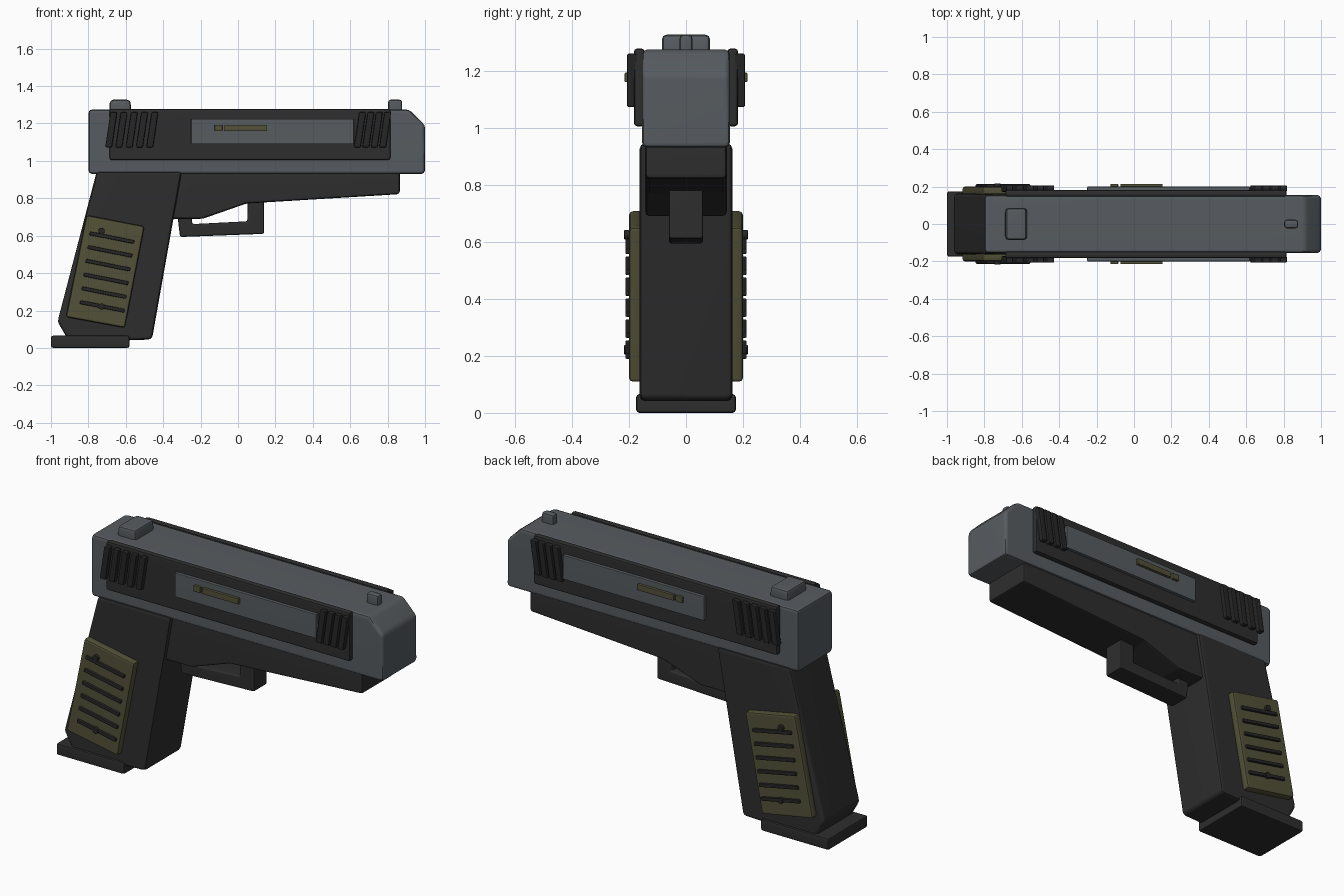
import bpy, bmesh, math
from mathutils import Vector

cube = bpy.data.objects.get("Cube")
if cube:
    bpy.data.objects.remove(cube, do_unlink=True)


def material(name, rgb):
    m = bpy.data.materials.new(name)
    m.use_nodes = True
    m.diffuse_color = (*rgb, 1)
    m.node_tree.nodes["Principled BSDF"].inputs["Base Color"].default_value = (*rgb, 1)
    return m


STEEL = material("blue_grey_steel", (0.095, 0.107, 0.118))
BLACK = material("matte_black", (0.027, 0.027, 0.027))
RUBBER = material("black_rubber", (0.019, 0.019, 0.019))
OLIVE = material("olive_grip", (0.085, 0.083, 0.04))


def prism(name, outline, y0, y1, mat, bevel=0.01, segments=2):
    """Extrude an x-z outline from y0 to y1 and round its edges."""
    bm = bmesh.new()
    face = bm.faces.new([bm.verts.new((x, y0, z)) for x, z in outline])
    new = bmesh.ops.extrude_face_region(bm, geom=[face])["geom"]
    verts = [v for v in new if isinstance(v, bmesh.types.BMVert)]
    bmesh.ops.translate(bm, verts=verts, vec=(0, y1 - y0, 0))
    bmesh.ops.recalc_face_normals(bm, faces=bm.faces)
    if bevel:
        bmesh.ops.bevel(bm, geom=bm.edges[:], offset=bevel, segments=segments,
                        profile=0.5, affect='EDGES', clamp_overlap=True)
    mesh = bpy.data.meshes.new(name)
    bm.to_mesh(mesh)
    bm.free()
    mesh.materials.append(mat)
    ob = bpy.data.objects.new(name, mesh)
    bpy.context.collection.objects.link(ob)
    bpy.ops.object.select_all(action='DESELECT')
    ob.select_set(True)
    bpy.context.view_layer.objects.active = ob
    bpy.ops.object.shade_smooth_by_angle(angle=math.radians(40))
    ob.modifiers.new("crisp_faces", 'WEIGHTED_NORMAL').keep_sharp = True
    return ob


def box(x0, x1, z0, z1, lean=0):
    return [(x0, z0), (x1, z0), (x1 + lean, z1), (x0 + lean, z1)]


def bar(a, b, width):
    """Outline of a straight bar between two points."""
    a, b = Vector(a), Vector(b)
    n = (b - a).orthogonal().normalized() * width / 2
    return [tuple(p) for p in (a - n, b - n, b + n, a + n)]


def disc(x, z, r, n=12):
    return [(x + r * math.cos(i * math.tau / n), z + r * math.sin(i * math.tau / n))
            for i in range(n)]


def centred(name, outline, half, mat, bevel=0.01):
    return prism(name, outline, -half, half, mat, bevel)


def paired(name, outline, y0, y1, mat, bevel=0.006):
    for side, s in (("right", -1), ("left", 1)):
        prism(f"{name}_{side}", outline, s * y0, s * y1, mat, bevel)


# Slide and sights
centred("slide", [(-0.8, 0.93), (1, 0.93), (1, 1.19), (0.915, 1.275), (-0.8, 1.275)],
        0.155, STEEL, 0.02)
centred("rear_sight", [(-0.69, 1.25), (-0.57, 1.25), (-0.575, 1.327), (-0.685, 1.327)],
        0.085, STEEL, 0.018)
centred("front_sight", box(0.803, 0.878, 1.25, 1.327), 0.023, STEEL, 0.014)

# Frame, grip and magazine base
centred("grip", [(-0.755, 0.945), (-0.3, 0.945), (-0.46, 0.045), (-0.9, 0.03),
                 (-0.965, 0.14)], 0.163, BLACK, 0.02)
centred("frame_rail", [(-0.42, 0.945), (-0.42, 0.69), (-0.19, 0.69), (0.045, 0.772),
                       (0.865, 0.822), (0.865, 0.945)], 0.143, BLACK, 0.015)
centred("trigger_guard", [(-0.325, 0.72), (-0.31, 0.593), (0.14, 0.61), (0.14, 0.8),
                          (0.05, 0.8), (0.05, 0.677), (-0.245, 0.662), (-0.245, 0.72)],
        0.06, BLACK, 0.01)
centred("magazine_base", box(-1, -0.58, 0, 0.066), 0.175, BLACK, 0.012)

# Slide side panels, with plate and markings
paired("slide_panel", box(-0.688, 0.815, 1.005, 1.278), 0.145, 0.183, BLACK, 0.012)
paired("slide_plate", box(-0.25, 0.62, 1.09, 1.225), 0.17, 0.2, STEEL, 0.004)
paired("mark_square", box(-0.125, -0.084, 1.16, 1.193), 0.19, 0.215, OLIVE, 0.003)
paired("mark_bar", box(-0.073, 0.152, 1.16, 1.193), 0.19, 0.215, OLIVE, 0.003)

# Slanted serrations at both ends of the slide
for label, start, count, pitch in (("rear", -0.71, 5, 0.055), ("front", 0.62, 4, 0.045)):
    for i in range(count):
        x = start + i * pitch
        paired(f"{label}_serration_{i + 1}", box(x, x + 0.036, 1.072, 1.26, 0.028),
               0.172, 0.207, RUBBER, 0.007)

# Grip panels, ribs and screws
paired("grip_panel", [(-0.81, 0.71), (-0.5, 0.65), (-0.605, 0.107), (-0.92, 0.165)],
       0.15, 0.2, OLIVE, 0.014)
for i in range(6):
    dx, dz = -0.0105 * i, -0.0735 * i
    paired(f"grip_rib_{i + 1}", bar((-0.793 + dx, 0.613 + dz), (-0.555 + dx, 0.566 + dz), 0.02),
           0.19, 0.213, RUBBER, 0.005)
for label, x, z in (("upper", -0.73, 0.625), ("lower", -0.73, 0.222)):
    paired(f"{label}_screw", disc(x, z, 0.017), 0.19, 0.217, RUBBER, 0.003)
